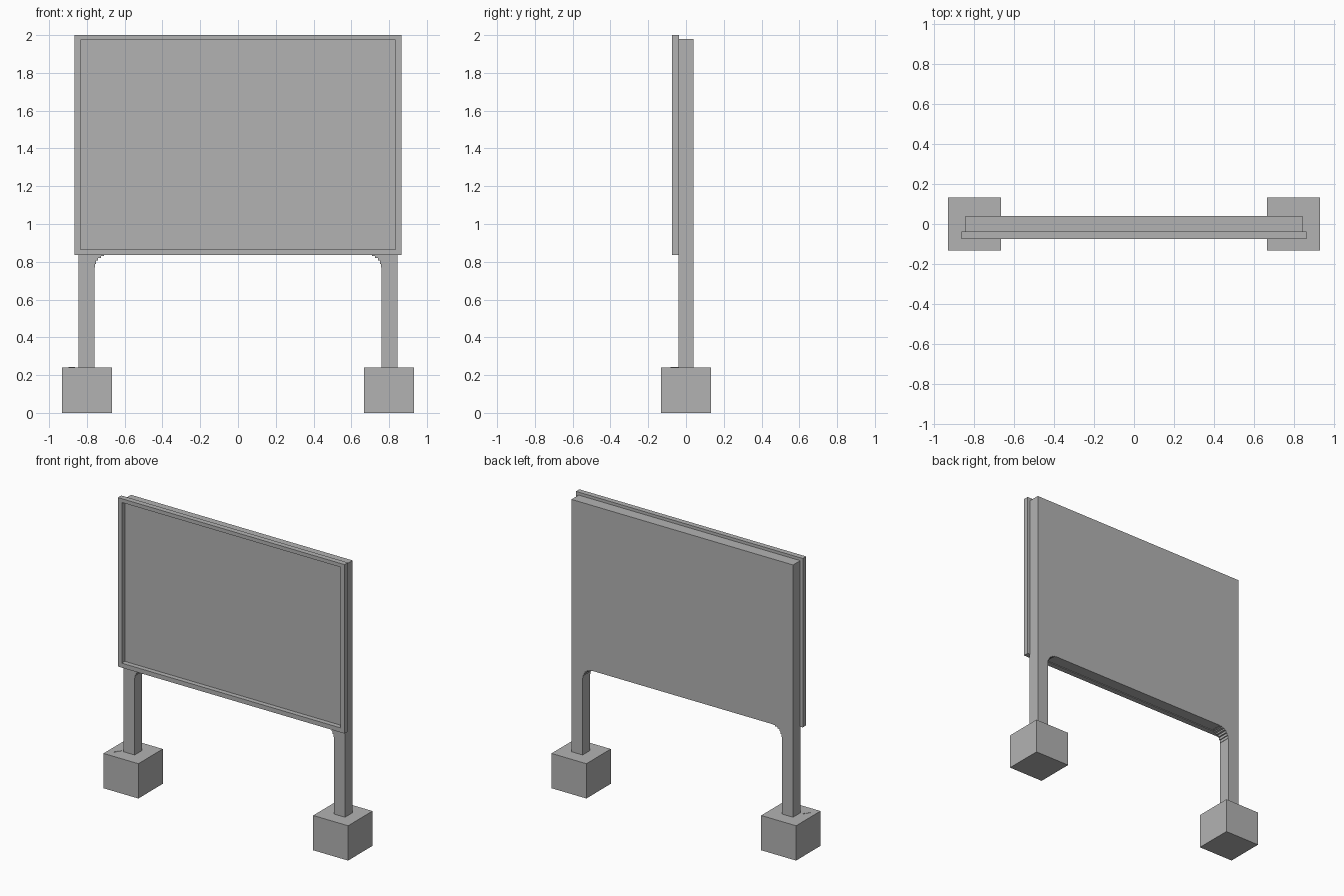
import bpy
import bmesh
import math

# Remove the default cube only
cube = bpy.data.objects.get("Cube")
if cube:
    bpy.data.objects.remove(cube, do_unlink=True)

# Single flat grey
grey = bpy.data.materials.new("plain grey")
grey.use_nodes = True
colour = (0.45, 0.45, 0.45, 1)
grey.diffuse_color = colour
grey.node_tree.nodes["Principled BSDF"].inputs["Base Color"].default_value = colour


def finish(name, bm):
    bmesh.ops.recalc_face_normals(bm, faces=bm.faces)
    mesh = bpy.data.meshes.new(name)
    bm.to_mesh(mesh)
    bm.free()
    mesh.materials.append(grey)
    obj = bpy.data.objects.new(name, mesh)
    bpy.context.collection.objects.link(obj)
    return obj


def add_box(name, low, high):
    bm = bmesh.new()
    bmesh.ops.create_cube(bm, size=1)
    for v in bm.verts:
        v.co = [a + (c + 0.5) * (b - a) for a, b, c in zip(low, high, v.co)]
    return finish(name, bm)


def extrude_outline(name, outline, front, back):
    """Fill an x-z outline and extrude it along y."""
    bm = bmesh.new()
    face = bm.faces.new([bm.verts.new((x, front, z)) for x, z in outline])
    new = bmesh.ops.extrude_face_region(bm, geom=[face])["geom"]
    moved = [g for g in new if isinstance(g, bmesh.types.BMVert)]
    bmesh.ops.translate(bm, verts=moved, vec=(0, back - front, 0))
    return finish(name, bm)


# Board and posts as one slab, with stepped rounded inner corners
OUTER, INNER, TOP, UNDER, BASE = 0.845, 0.76, 1.98, 0.84, 0.24
RADIUS, STEPS = 0.09, 7
half = [(OUTER, TOP), (OUTER, BASE), (INNER, BASE)]
cx, cz = INNER - RADIUS, UNDER - RADIUS
for i in range(STEPS):
    a = math.pi / 2 * i / STEPS
    b = math.pi / 2 * (i + 1) / STEPS
    x = cx + RADIUS * math.cos(a)
    half.append((x, cz + RADIUS * math.sin(a)))
    half.append((x, cz + RADIUS * math.sin(b)))
half.append((cx, UNDER))
outline = half + [(-x, z) for x, z in reversed(half)]
extrude_outline("board_and_posts", outline, -0.041, 0.041)

# Raised picture frame around the front of the board
bm = bmesh.new()
loops = []
for y in (-0.074, -0.037):
    for hx, low, high in ((0.865, 0.835, 2.0), (0.835, 0.866, 1.974)):
        corners = ((-hx, low), (hx, low), (hx, high), (-hx, high))
        loops.append([bm.verts.new((x, y, z)) for x, z in corners])
for a, b in ((0, 1), (2, 3), (0, 2), (1, 3)):
    for i in range(4):
        j = (i + 1) % 4
        bm.faces.new((loops[a][i], loops[a][j], loops[b][j], loops[b][i]))
finish("front_frame", bm)

# Footing blocks
for side, x in (("right", -0.8), ("left", 0.8)):
    add_box(side + "_footing", (x - 0.133, -0.133, 0), (x + 0.133, 0.133, BASE))

# Small stepped strip lying on the right footing
for i in range(4):
    x, y = -0.897 + i * 0.008, -0.082 + i * 0.011
    add_box("footing_strip", (x, y, BASE), (x + 0.01, y + 0.012, BASE + 0.002))
